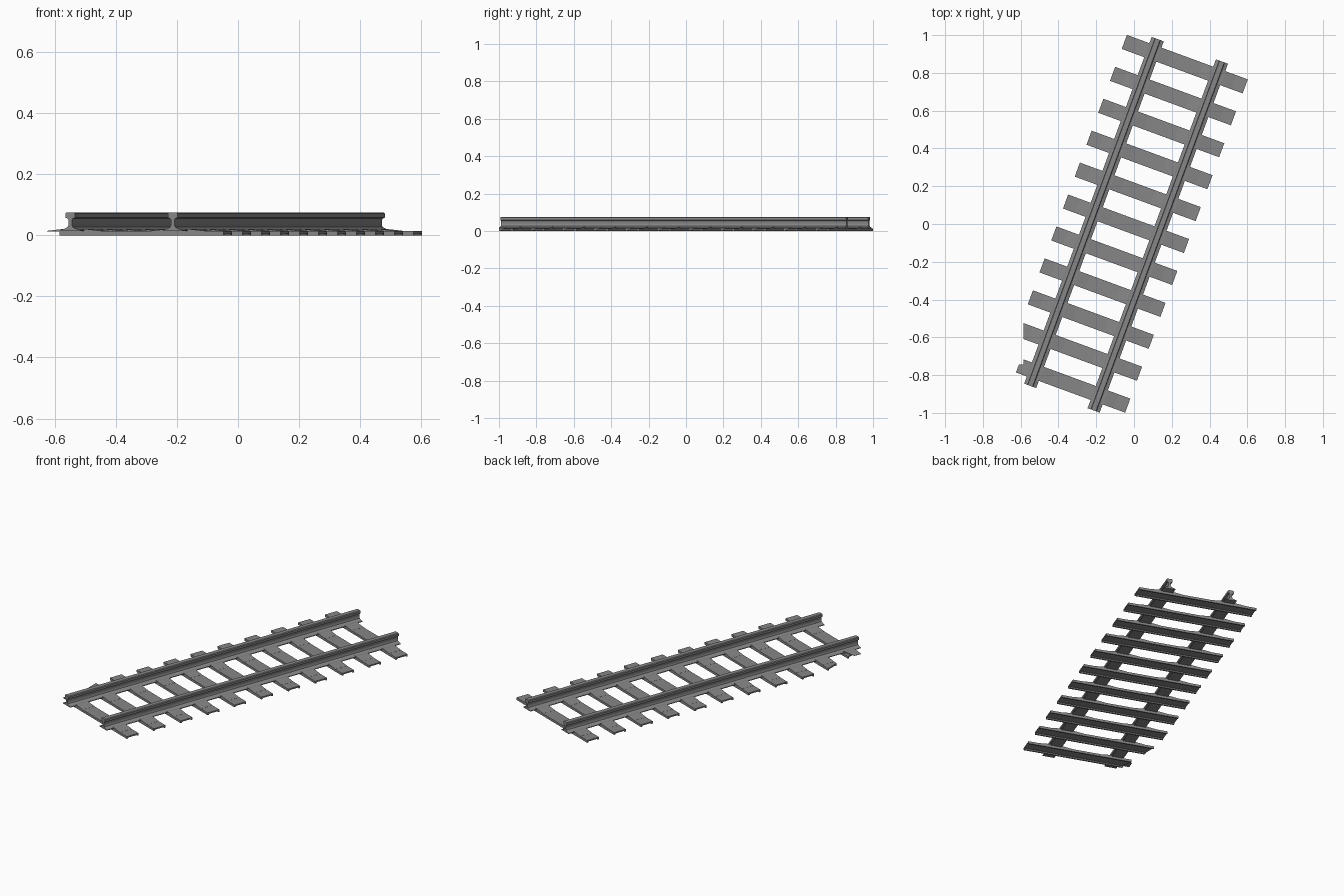
import bpy, bmesh
from math import radians
from mathutils import Matrix, Vector

if "Cube" in bpy.data.objects:
    bpy.data.objects.remove(bpy.data.objects["Cube"], do_unlink=True)

steel = bpy.data.materials.new("weathered_grey")
steel.use_nodes = True
GREY = (0.24, 0.24, 0.24, 1)
steel.diffuse_color = GREY
steel.node_tree.nodes["Principled BSDF"].inputs["Base Color"].default_value = GREY

TURN = Matrix.Rotation(radians(-20.2), 4, "Z")   # the track runs diagonally
CENTRE, HALF_GAUGE = -0.04, 0.18
SLEEPER_HALF, SLEEPER_WIDTH = 0.341, 0.079
COUNT, FIRST, LAST = 11, -0.914, 0.887


def prism(name, profile, start, end, across=False, clips=()):
    """Extrude a closed profile along the track, or across it, then turn and trim it."""
    bm = bmesh.new()

    def place(p, t):
        return (t, p[0], p[1]) if across else (p[0], t, p[1])

    rings = [[bm.verts.new(place(p, t)) for p in profile] for t in (start, end)]
    bm.faces.new(rings[0])
    bm.faces.new(rings[1])
    n = len(profile)
    for i in range(n):
        j = (i + 1) % n
        bm.faces.new((rings[0][i], rings[0][j], rings[1][j], rings[1][i]))
    bm.transform(TURN)
    for point, normal in clips:
        bmesh.ops.bisect_plane(bm, geom=bm.verts[:] + bm.edges[:] + bm.faces[:],
                               plane_co=point, plane_no=normal, clear_outer=True)
        bmesh.ops.holes_fill(bm, edges=[e for e in bm.edges if e.is_boundary])
    bmesh.ops.recalc_face_normals(bm, faces=bm.faces[:])
    mesh = bpy.data.meshes.new(name)
    bm.to_mesh(mesh)
    bm.free()
    mesh.materials.append(steel)
    obj = bpy.data.objects.new(name, mesh)
    bpy.context.collection.objects.link(obj)
    return obj


def mirrored(half, centre):
    """Complete a half profile about a vertical axis."""
    return [(centre + x, z) for x, z in half] + [(centre - x, z) for x, z in reversed(half)]


# Rails: wide foot, thin web, rounded head
rail_half = [(0.034, 0.014), (0.034, 0.018), (0.018, 0.022), (0.009, 0.027), (0.006, 0.034),
             (0.006, 0.050), (0.009, 0.055), (0.017, 0.058), (0.017, 0.071), (0.013, 0.075)]
rails = []
for side, sign, start, end in (("right", -1, -0.994, 0.962), ("left", 1, -1.0, 0.968)):
    profile = mirrored(rail_half, CENTRE + sign * HALF_GAUGE)
    rails.append(prism(side + "_rail", profile, start, end))

# Sleepers: shallow troughs, each with two sloped rail chairs
w = SLEEPER_WIDTH / 2
sleeper_half = [(w - 0.012, 0.006), (w - 0.008, 0.0), (w, 0.0), (w, 0.014)]
chair_half = [(0.095, 0.013), (0.095, 0.0145), (0.036, 0.021)]
trim_side = (Vector((-0.585, 0, 0)), Vector((-1, 0, 0)))
trim_corner = (Vector((0, -0.745, 0)), Vector((0, 1, 0)))
for i in range(COUNT):
    v = FIRST + (LAST - FIRST) * i / (COUNT - 1)
    prism(f"sleeper_{i + 1}", mirrored(sleeper_half, v), CENTRE - SLEEPER_HALF,
          CENTRE + SLEEPER_HALF, across=True, clips=[trim_side] if i < 2 else [])
    for side, sign in (("right", -1), ("left", 1)):
        prism(f"{side}_chair_{i + 1}", mirrored(chair_half, CENTRE + sign * HALF_GAUGE),
              v - w, v + w, clips=[trim_corner] if i == 0 and sign < 0 else [])

# Soft shading along the rolled rail profile
bpy.ops.object.select_all(action="DESELECT")
for rail in rails:
    rail.select_set(True)
bpy.context.view_layer.objects.active = rails[0]
bpy.ops.object.shade_smooth_by_angle(angle=radians(35))
